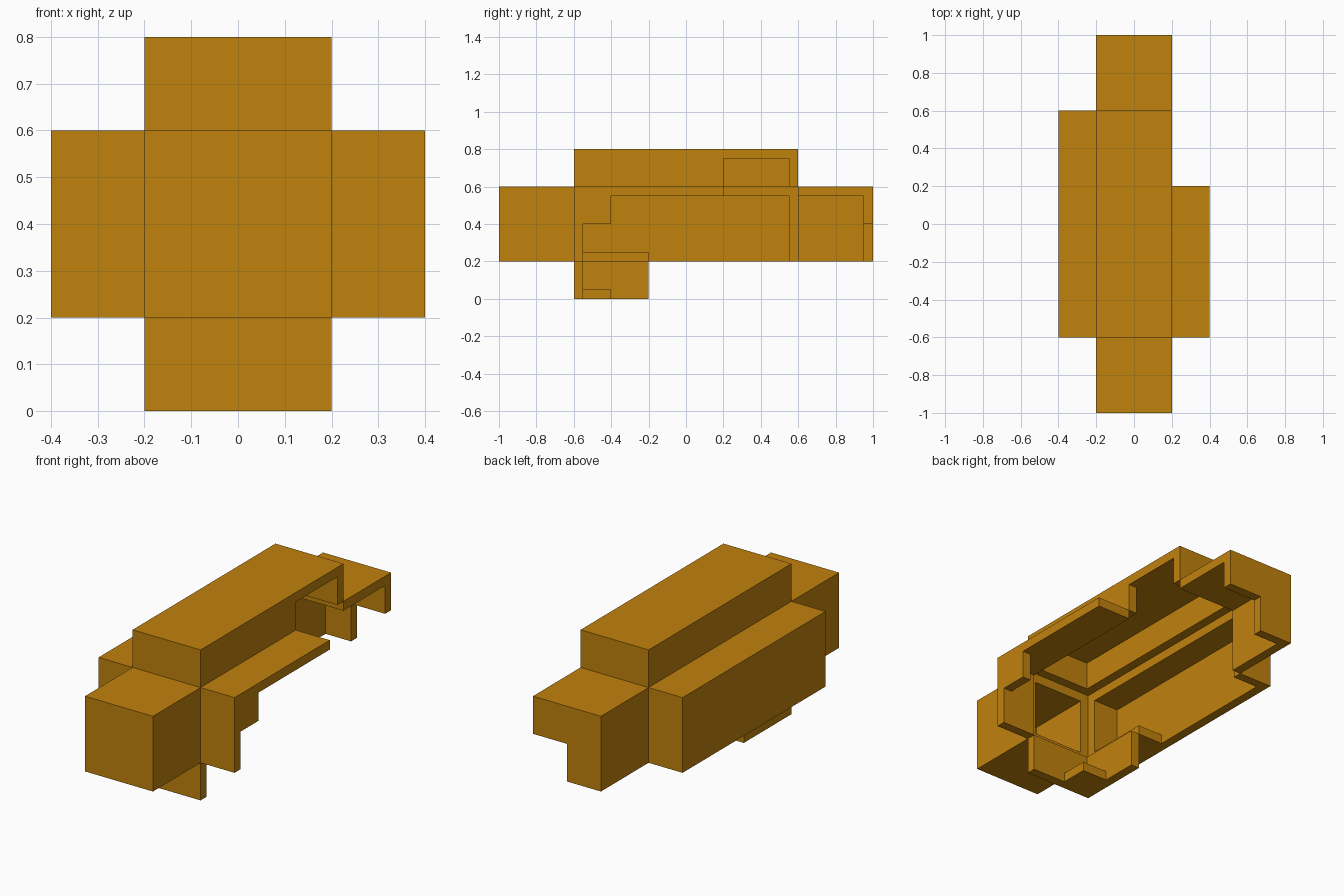
import bpy
import bmesh
from mathutils import Vector

if "Cube" in bpy.data.objects:
    bpy.data.objects.remove(bpy.data.objects["Cube"], do_unlink=True)

# Single ochre material
COLOUR = (0.53, 0.22, 0.004, 1.0)
ochre = bpy.data.materials.new("ochre")
ochre.use_nodes = True
ochre.diffuse_color = COLOUR
bsdf = next(n for n in ochre.node_tree.nodes if n.type == "BSDF_PRINCIPLED")
bsdf.inputs["Base Color"].default_value = COLOUR


def box(name, x0, x1, y0, y1, z0, z1):
    """Axis-aligned box from its limits."""
    lo, hi = Vector((x0, y0, z0)), Vector((x1, y1, z1))
    bm = bmesh.new()
    bmesh.ops.create_cube(bm, size=1)
    for v in bm.verts:
        v.co = Vector([hi[i] if v.co[i] > 0 else lo[i] for i in range(3)])
    mesh = bpy.data.meshes.new(name)
    bm.to_mesh(mesh)
    bm.free()
    mesh.materials.append(ochre)
    obj = bpy.data.objects.new(name, mesh)
    bpy.context.collection.objects.link(obj)
    return obj


def arm(name, outer, cuts):
    """Open box shell: outer block with its cavity and openings cut away."""
    obj = box(name, *outer)
    bpy.context.view_layer.objects.active = obj
    for limits in cuts:
        cutter = box("cutter", *limits)
        cutter.hide_render = True
        mod = obj.modifiers.new("cut", "BOOLEAN")
        mod.operation = "DIFFERENCE"
        mod.solver = "EXACT"
        mod.object = cutter
        bpy.ops.object.modifier_apply(modifier=mod.name)
        bpy.data.objects.remove(cutter, do_unlink=True)


# Front arm: closed box, open towards the centre
arm("front_arm", (-.2, .2, -1, -.6, .2, .6),
    [(-.15, .15, -.95, -.5, .25, .55)])

# Top arm: open below, left wall open towards the back
arm("top_arm", (-.2, .2, -.6, .6, .6, .8),
    [(-.15, .15, -.55, .55, .5, .75),
     (0, .5, .2, .55, .5, .75)])

# Right arm: open inwards, floor only near the front
arm("right_arm", (-.4, -.2, -.6, .6, .2, .6),
    [(-.35, -.1, -.55, .55, .25, .55),
     (-.35, -.1, -.2, .55, .1, .4)])

# Left arm: roof, front wall and a small corner of the outer wall
arm("left_arm", (.2, .4, -.6, .2, .2, .6),
    [(.1, .35, -.55, .3, .1, .55),
     (.1, .5, -.55, .3, .1, .4),
     (.1, .5, -.4, .3, .1, .55)])

# Back arm: roof, right wall and a stepped back wall
arm("back_arm", (-.2, .2, .6, 1, .2, .6),
    [(-.15, .3, .5, .95, .1, .55),
     (0, .3, .5, 1.1, .1, .4)])

# Bottom arm: front wall, right wall and a small corner of the floor
arm("bottom_arm", (-.2, .2, -.6, -.2, 0, .2),
    [(-.15, .3, -.55, -.1, .05, .3),
     (0, .3, -.55, -.1, -.1, .3),
     (-.15, .3, -.4, -.1, -.1, .3)])
